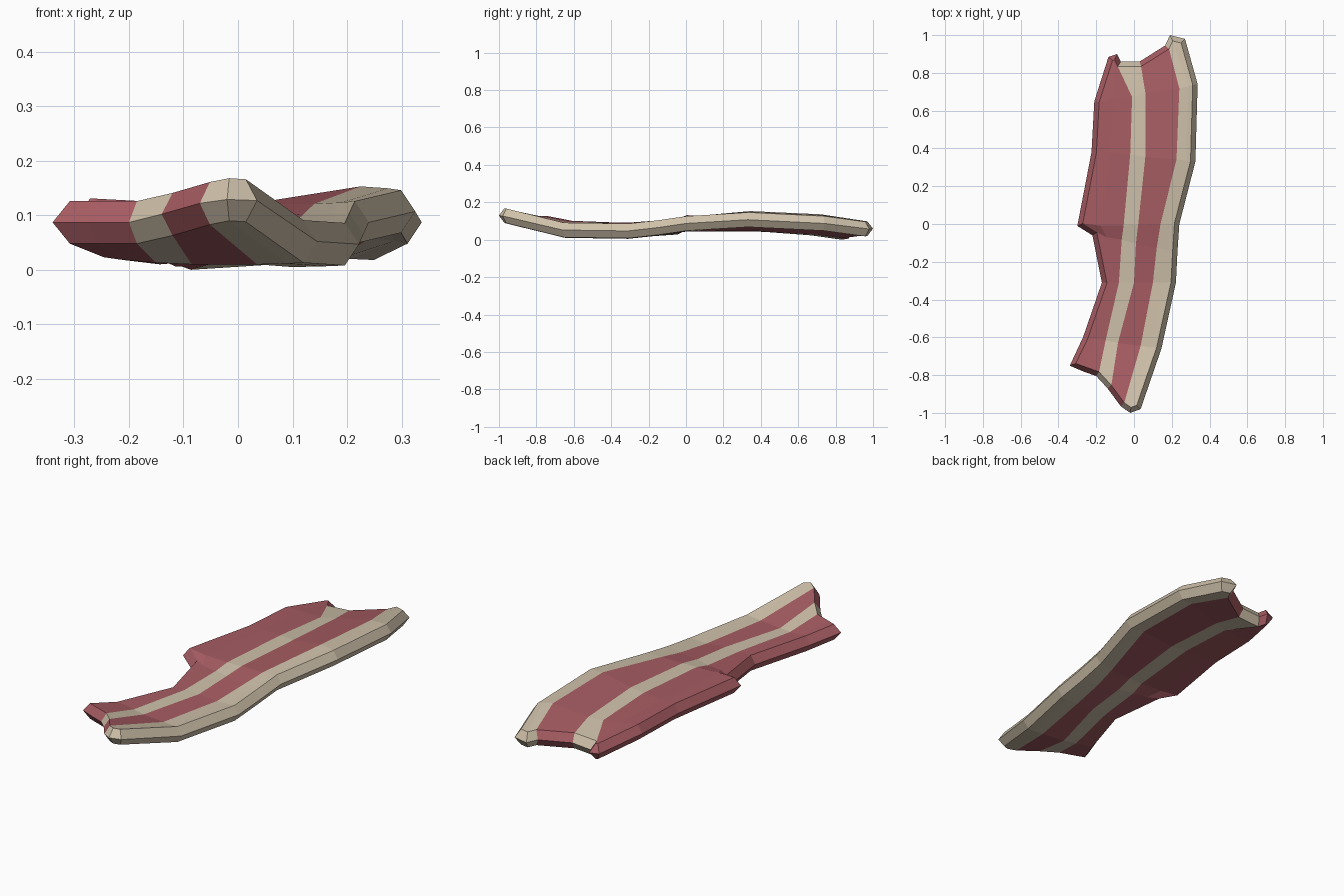
import bpy, bmesh
from mathutils import Vector

if "Cube" in bpy.data.objects:
    bpy.data.objects.remove(bpy.data.objects["Cube"])

HALF = 0.039    # half thickness of the slab
INSET = 0.026   # width of the bevelled rim


def material(name, rgb):
    m = bpy.data.materials.new(name)
    m.diffuse_color = (*rgb, 1)
    m.use_nodes = True
    m.node_tree.nodes["Principled BSDF"].inputs["Base Color"].default_value = m.diffuse_color
    return m


def row(y_left, y_right, xs, zs):
    """Cross row of 5 stations, with midpoints added inside both outer bands."""
    p = [Vector((x, y_left + (y_right - y_left) * i / 4, z))
         for i, (x, z) in enumerate(zip(xs, zs))]
    return [p[0], (p[0] + p[1]) / 2, p[1], p[2], p[3], (p[3] + p[4]) / 2, p[4]]


# ragged ends of the strip
front_end = [Vector(v) for v in (
    (-.34, -.75, .09), (-.27, -.78, .09), (-.20, -.805, .09), (-.14, -.87, .105),
    (-.07, -.965, .125), (-.02, -1, .132), (.035, -.98, .13))]
back_end = [Vector(v) for v in (
    (-.135, .885, .048), (-.09, .90, .048), (-.07, .86, .042), (.03, .86, .05),
    (.165, .945, .062), (.19, 1, .062), (.27, .98, .06))]

# wavy middle, with the notch on the left side
grid = [
    front_end,
    row(-.60, -.66, (-.27, -.15, -.085, .035, .145), (.065, .055, .052, .052, .055)),
    row(-.31, -.31, (-.17, -.08, 0, .10, .222), (.052, .055, .055, .047, .05)),
    row(-.06, -.15, (-.22, -.065, .01, .12, .23), (.07, .068, .07, .066, .068)),
    row(-.01, .0, (-.30, -.055, .022, .14, .24), (.095, .085, .085, .085, .09)),
    row(.38, .33, (-.225, -.02, .06, .225, .325), (.085, .088, .09, .117, .11)),
    row(.65, .74, (-.21, -.01, .06, .24, .337), (.08, .065, .07, .10, .09)),
    back_end,
]
R, C = len(grid), len(grid[0])

# outline of the strip, anticlockwise, and its inward offset
loop = ([(0, c) for c in range(C)] + [(r, C - 1) for r in range(1, R)]
        + [(R - 1, c) for c in range(C - 2, -1, -1)] + [(r, 0) for r in range(R - 2, 0, -1)])
n = len(loop)
offset = {}
for i, (r, c) in enumerate(loop):
    a, b, d = (grid[q][s].xy for q, s in (loop[i - 1], (r, c), loop[(i + 1) % n]))
    e1, e2 = (b - a).normalized(), (d - b).normalized()
    n1, n2 = Vector((-e1.y, e1.x)), Vector((-e2.y, e2.x))
    m = (n1 + n2).normalized()
    offset[(r, c)] = m * INSET * min(1.3, 1 / max(.3, m.dot(n1)))

bm = bmesh.new()


def layer(dz):
    out = {}
    for r in range(R):
        for c in range(C):
            o = offset.get((r, c), Vector((0, 0)))
            out[r, c] = bm.verts.new(grid[r][c] + Vector((o.x, o.y, dz)))
    return out


top, bottom = layer(HALF), layer(-HALF)
rim = {k: bm.verts.new(grid[k[0]][k[1]]) for k in loop}
band = [0, 0, 1, 0, 1, 1]      # meat / fat per lengthwise band

# upper and lower skins
for r in range(R - 1):
    for c in range(C - 1):
        q = [(r, c), (r, c + 1), (r + 1, c + 1), (r + 1, c)]
        bm.faces.new([top[k] for k in q]).material_index = band[c]
        bm.faces.new([bottom[k] for k in reversed(q)]).material_index = band[c]

# pointed rim, coloured by the band it closes
for i in range(n):
    k, l = loop[i], loop[(i + 1) % n]
    col = band[min(k[1], l[1], C - 2)]
    bm.faces.new([rim[k], rim[l], top[l], top[k]]).material_index = col
    bm.faces.new([bottom[k], bottom[l], rim[l], rim[k]]).material_index = col

bmesh.ops.recalc_face_normals(bm, faces=bm.faces)
low = min(v.co.z for v in bm.verts)
for v in bm.verts:
    v.co.z -= low

mesh = bpy.data.meshes.new("bacon_strip")
bm.to_mesh(mesh)
bm.free()
mesh.materials.append(material("meat red", (.38, .107, .122)))
mesh.materials.append(material("fat cream", (.62, .53, .40)))
bpy.context.collection.objects.link(bpy.data.objects.new("bacon_strip", mesh))
